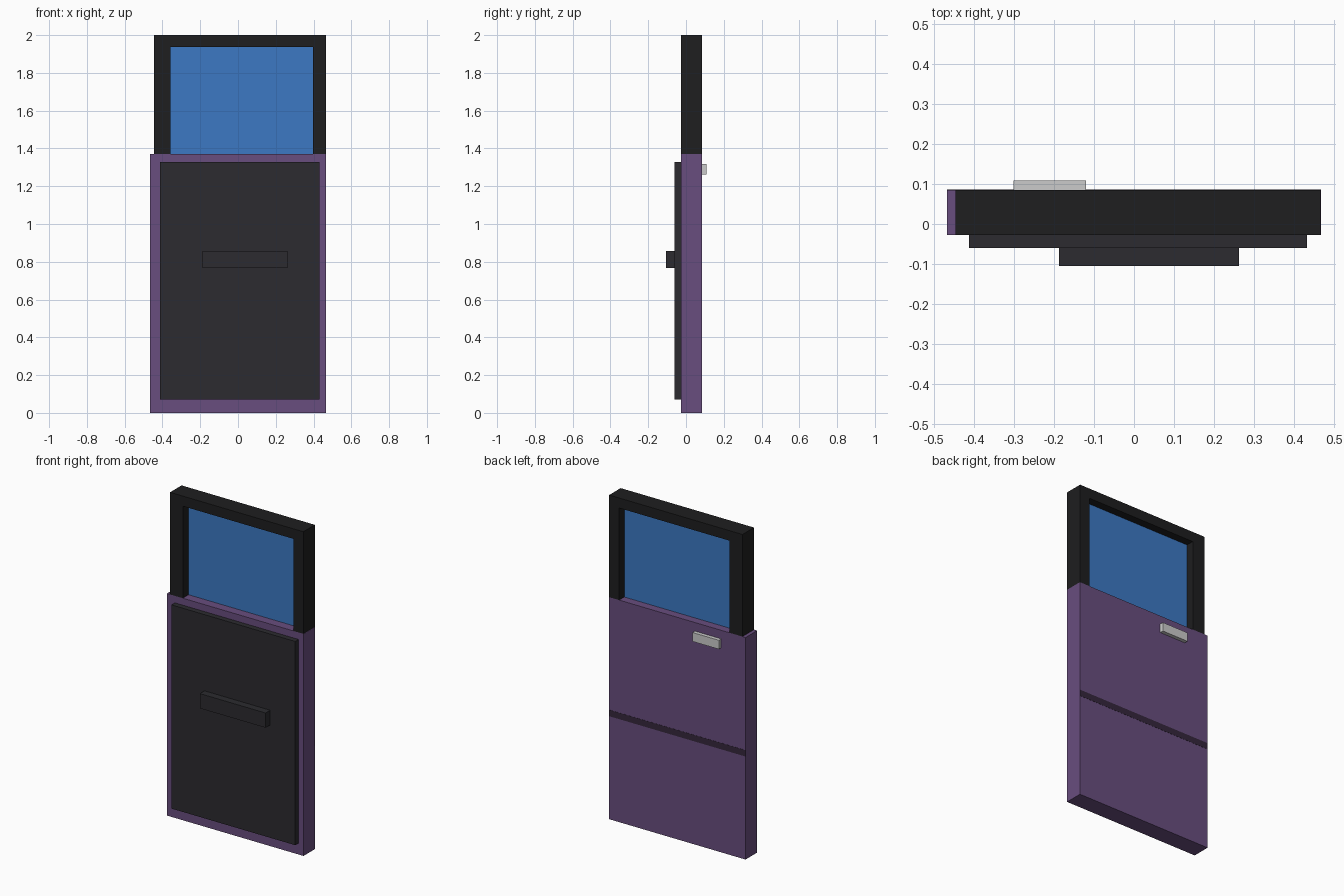
import bpy, bmesh

if "Cube" in bpy.data.objects:
    bpy.data.objects.remove(bpy.data.objects["Cube"])


def material(name, r, g, b):
    m = bpy.data.materials.new(name)
    m.diffuse_color = (r, g, b, 1)
    m.use_nodes = True
    m.node_tree.nodes["Principled BSDF"].inputs["Base Color"].default_value = m.diffuse_color
    return m


PURPLE = material("purple_paint", 0.14, 0.075, 0.21)
BLACK = material("black_frame", 0.013, 0.013, 0.014)
CHARCOAL = material("charcoal_trim", 0.025, 0.024, 0.029)
BLUE = material("blue_glass", 0.045, 0.19, 0.55)
SILVER = material("silver_handle", 0.55, 0.55, 0.57)
SHADOW = material("dark_crease", 0.035, 0.02, 0.045)


def slab(name, outline, y0, y1, mat):
    """Extrude an x-z outline from y0 to y1."""
    bm = bmesh.new()
    face = bm.faces.new([bm.verts.new((x, y0, z)) for x, z in outline])
    out = bmesh.ops.extrude_face_region(bm, geom=[face])
    moved = [v for v in out["geom"] if isinstance(v, bmesh.types.BMVert)]
    bmesh.ops.translate(bm, verts=moved, vec=(0, y1 - y0, 0))
    bmesh.ops.recalc_face_normals(bm, faces=bm.faces)
    mesh = bpy.data.meshes.new(name)
    bm.to_mesh(mesh)
    bm.free()
    mesh.materials.append(mat)
    obj = bpy.data.objects.new(name, mesh)
    bpy.context.collection.objects.link(obj)
    return obj


def box(name, x0, x1, y0, y1, z0, z1, mat):
    return slab(name, [(x0, z0), (x1, z0), (x1, z1), (x0, z1)], y0, y1, mat)


FRONT, BACK, SILL = -0.027, 0.085, 1.37

# Lower door body
box("door_body", -0.466, 0.466, FRONT, BACK, 0, SILL, PURPLE)

# Window frame: upside-down U resting on the body
slab("window_frame",
     [(-0.445, SILL), (-0.445, 2), (0.465, 2), (0.465, SILL),
      (0.397, SILL), (0.397, 1.938), (-0.358, 1.938), (-0.358, SILL)],
     FRONT, BACK, BLACK)

# Window pane in the middle of the frame depth
box("window_glass", -0.358, 0.397, 0.029, 0.035, SILL, 1.938, BLUE)

# Inner trim panel and pull bar on the front
box("inner_panel", -0.412, 0.432, -0.06, FRONT, 0.07, 1.327, CHARCOAL)
box("pull_bar", -0.187, 0.262, -0.105, -0.06, 0.766, 0.857, CHARCOAL)

# Outer handle and dark crease line on the back
box("outer_handle", -0.30, -0.12, BACK, 0.108, 1.262, 1.317, SILVER)
box("crease_line", -0.466, 0.466, BACK - 0.004, BACK + 0.001, 0.636, 0.675, SHADOW)
